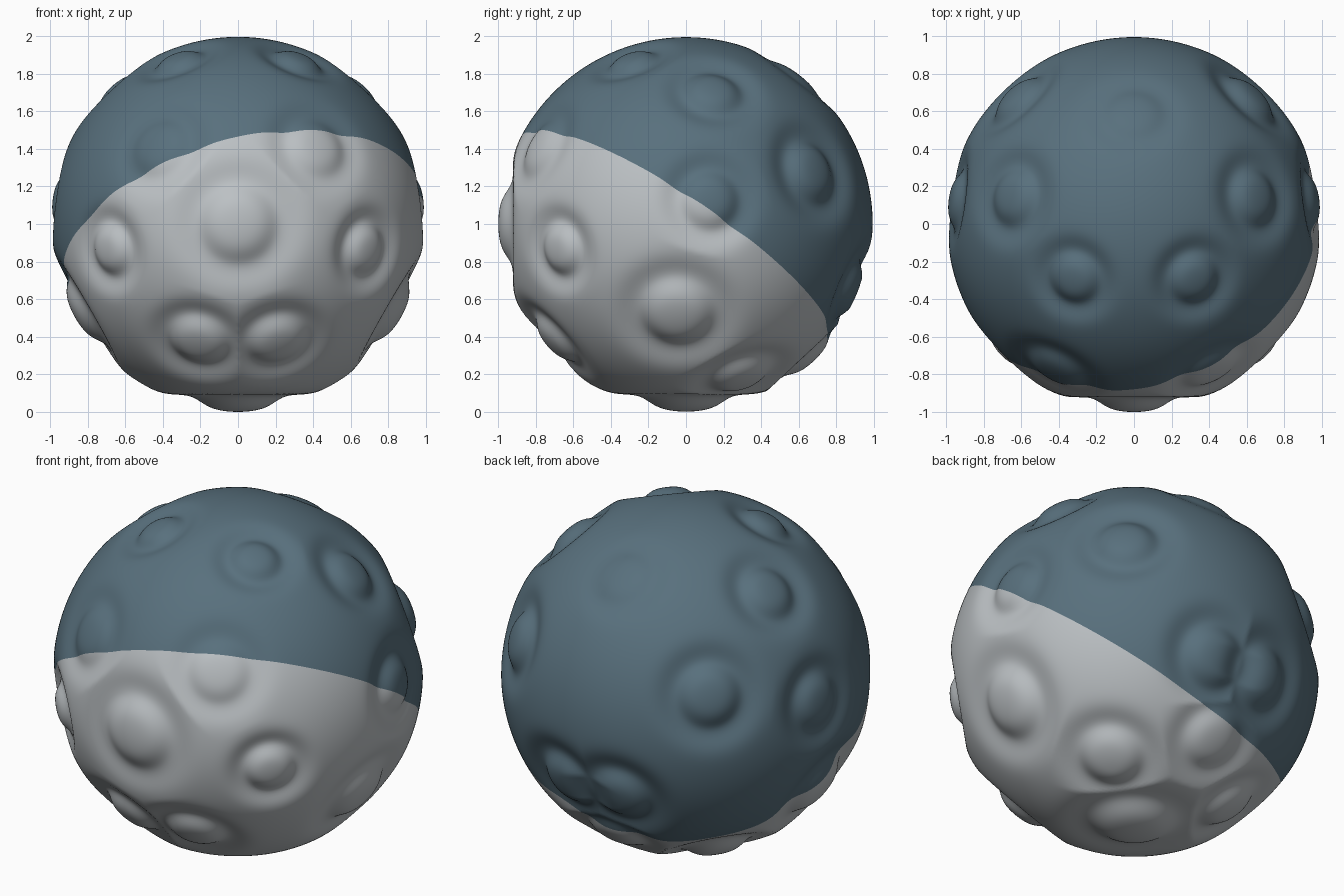
import bpy, bmesh, math
from mathutils import Vector

if "Cube" in bpy.data.objects:
    bpy.data.objects.remove(bpy.data.objects["Cube"])


def material(name, rgb):
    m = bpy.data.materials.new(name)
    m.diffuse_color = (*rgb, 1)
    m.use_nodes = True
    m.node_tree.nodes["Principled BSDF"].inputs["Base Color"].default_value = m.diffuse_color
    return m


# Dimples: direction (x, y, z from centre), ring radius, depth; mirrored in x
DIMPLES = [
    (0.00, -1.00, 0.00, 0.24, 0.040),    # front
    (0.70, -0.69, -0.14, 0.16, 0.038),   # front sides
    (0.43, -0.80, 0.42, 0.19, 0.025),    # upper front
    (0.33, -0.30, 0.89, 0.16, 0.035),    # top front
    (0.67, 0.15, 0.73, 0.18, 0.035),     # top sides
    (0.65, 0.70, 0.29, 0.20, 0.042),     # back sides
    (0.97, 0.13, 0.13, 0.18, 0.035),     # sides
    (0.87, -0.05, -0.50, 0.23, 0.042),   # lower sides
    (0.22, -0.73, -0.65, 0.19, 0.038),   # lower front
    (0.18, 0.91, -0.37, 0.20, 0.042),    # lower back
    (0.43, 0.31, -0.845, 0.20, 0.038),   # underside
    (0.00, 0.68, -0.73, 0.19, 0.030),    # underside back
    (0.00, 0.60, 0.80, 0.18, 0.015),     # top back
    (0.00, 0.00, -1.00, 0.27, 0.042),    # bottom
]
craters = []
for x, y, z, r, d in DIMPLES:
    for sx in ((1, -1) if x else (1,)):
        craters.append((Vector((sx * x, y, z)).normalized(), r, d))


def radius(n):
    """Unit ball with ring-shaped dimples around rounded knobs."""
    dent = knob = 0.0
    for c, r, d in craters:
        dot = n.dot(c)
        if dot < 0.8:
            continue
        a = math.acos(min(1.0, dot))
        s = r * (0.36 if a < r else 0.46)
        dent = max(dent, d * math.exp(-((a - r) / s) ** 2))
        knob = max(knob, 0.14 * d * math.exp(-(a / (0.5 * r)) ** 2))
    return 0.995 - dent + knob


# Ball body with dimpled surface
bm = bmesh.new()
bmesh.ops.create_icosphere(bm, subdivisions=7, radius=1)
for v in bm.verts:
    n = v.co.normalized()
    v.co = n * radius(n)

# Tilted colour split
normal = Vector((-0.29, 0.67, 1.0))
offset = -0.125
point = Vector((0, 0, offset))
bmesh.ops.bisect_plane(bm, geom=bm.verts[:] + bm.edges[:] + bm.faces[:],
                       plane_co=point, plane_no=normal, dist=1e-5)
for f in bm.faces:
    f.smooth = True
    f.material_index = 0 if (f.calc_center_median() - point).dot(normal) > 0 else 1

# Rest on the ground
low = min(v.co.z for v in bm.verts)
bmesh.ops.translate(bm, verts=bm.verts[:], vec=(0, 0, -low))

mesh = bpy.data.meshes.new("dimpled_ball")
bm.to_mesh(mesh)
bm.free()
mesh.materials.append(material("slate blue", (0.098, 0.162, 0.205)))
mesh.materials.append(material("light grey", (0.50, 0.53, 0.55)))
ball = bpy.data.objects.new("dimpled_ball", mesh)
bpy.context.collection.objects.link(ball)
